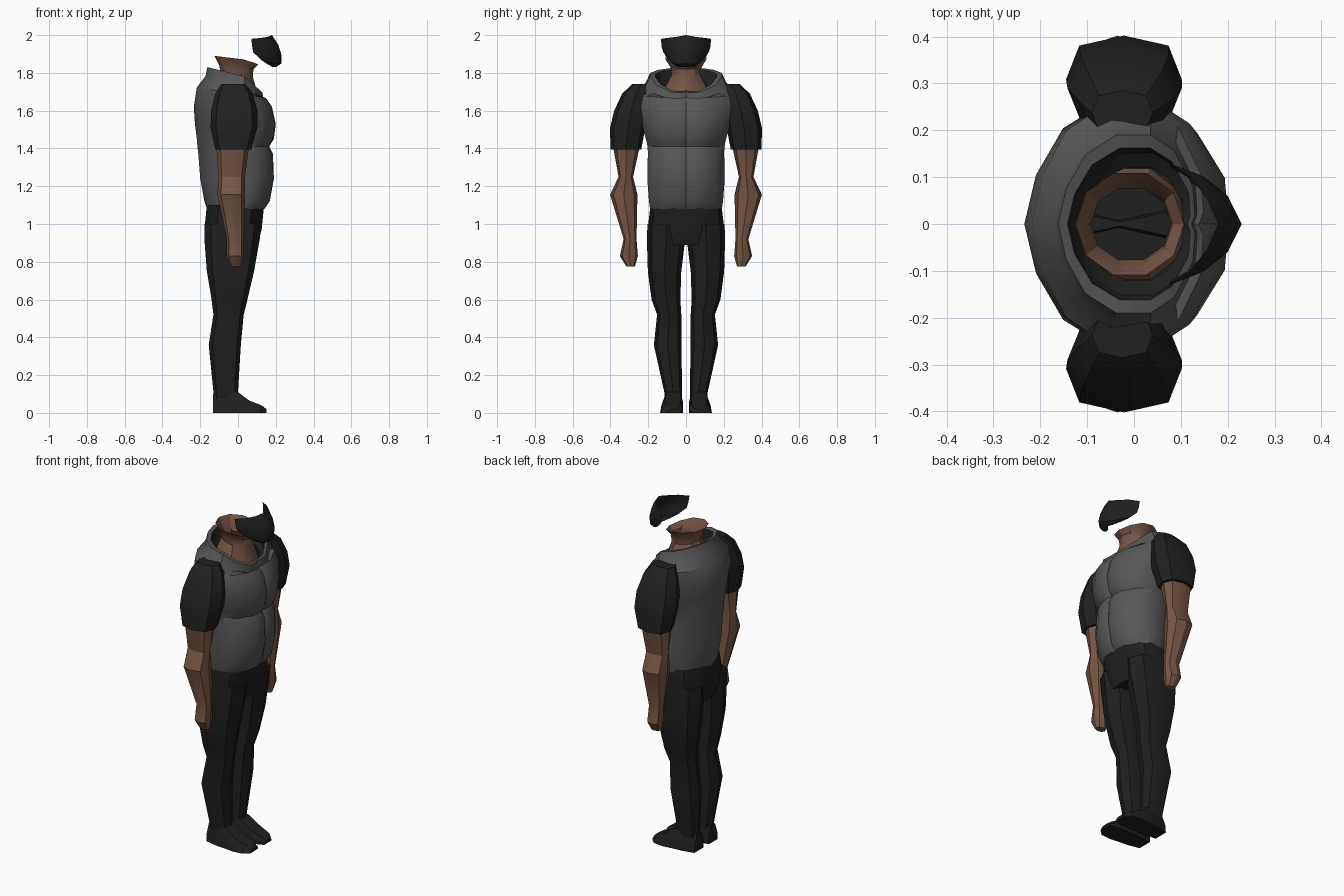
import bpy, bmesh, math


def material(name, r, g, b):
    m = bpy.data.materials.new(name)
    m.diffuse_color = (r, g, b, 1)
    return m


CLOTH = material("black cloth", .014, .014, .014)
SHIRT = material("black shirt", .015, .015, .016)
VEST = material("grey vest", .095, .095, .095)
SKIN = material("brown skin", .18, .092, .06)


def skin(name, rings, mat, closed=True, cap0=False, cap1=False, mirror=False, angle=30):
    """Bridge rows of points with quads."""
    bm = bmesh.new()
    rows = [[bm.verts.new(p) for p in r] for r in rings]
    n = len(rows[0])
    for a, b in zip(rows, rows[1:]):
        for i in range(n if closed else n - 1):
            j = (i + 1) % n
            bm.faces.new((a[i], a[j], b[j], b[i]))
    if cap0:
        bm.faces.new(rows[0][::-1])
    if cap1:
        bm.faces.new(rows[-1])
    me = bpy.data.meshes.new(name)
    bm.to_mesh(me)
    bm.free()
    me.materials.append(mat)
    ob = bpy.data.objects.new(name, me)
    bpy.context.collection.objects.link(ob)
    bpy.ops.object.select_all(action='DESELECT')
    ob.select_set(True)
    bpy.context.view_layer.objects.active = ob
    bpy.ops.object.shade_smooth_by_angle(angle=math.radians(angle))
    if mirror:
        mod = ob.modifiers.new("mirror", 'MIRROR')
        mod.use_axis = (False, True, False)
        mod.use_mirror_merge = not closed
    return ob


def oval(n, power=.85):
    pts = []
    for i in range(n):
        a = 2 * math.pi * i / n
        pts.append(tuple(math.copysign(abs(f) ** power, f) if abs(f) > 1e-6 else 0
                         for f in (math.cos(a), math.sin(a))))
    return pts


def loft(profile, table):
    """Horizontal rings: z, x0, x1, y0, y1, then optional backward tilt and front drop."""
    rings = []
    for z, x0, x1, y0, y1, *extra in table:
        tilt, drop = (extra + [0, 0])[:2]
        ring = []
        for u, v in profile:
            x = (x0 + x1) / 2 + u * (x1 - x0) / 2
            y = (y0 + y1) / 2 + v * (y1 - y0) / 2
            ring.append((x, y, z - tilt * x - drop * max(0, x - .04)))
        rings.append(ring)
    return rings


def centred(table):
    return [(z, x0, x1, -w, w, *e) for z, x0, x1, w, *e in table]


# torso cross-section: flat chest with a centre groove, rounded back
half = [(1, .1), (.97, .42), (.7, .82), (.35, 1), (-.15, 1), (-.6, .78), (-.88, .4)]
torso = [(.95, 0)] + half + [(-1, 0)] + [(u, -v) for u, v in reversed(half)]

# vest with chest crease and raised collar
skin("vest", loft(torso, centred([
    (1.08, -.165, .14, .19), (1.12, -.178, .168, .196), (1.24, -.2, .19, .205),
    (1.37, -.21, .185, .202), (1.41, -.215, .165, .203), (1.45, -.218, .19, .212),
    (1.53, -.228, .2, .235), (1.62, -.234, .18, .262), (1.69, -.218, .148, .255, .15),
    (1.745, -.172, .135, .21, .22, .7), (1.79, -.162, .13, .19, .25, .7),
    (1.787, -.142, .12, .162, .25, .7)])), VEST)

# shirt neckline
skin("shirt_neckline", loft(torso, centred([
    (1.787, -.142, .12, .162, .25, .7), (1.745, -.13, .122, .152, .22, .5),
    (1.725, -.112, .105, .12, .22, .4)])), SHIRT)

# open neck
skin("neck", loft(oval(10, 1), centred([
    (1.71, -.118, .115, .125, .22, .4), (1.79, -.092, .078, .08, .15),
    (1.83, -.1, .082, .085, .12), (1.875, -.125, .107, .114, .12, .25)])), SKIN)

# floating face mask, centre line to side
skin("face_mask", [
    [(.18, 0, 2.0), (.155, .055, 1.99), (.12, .1, 1.985), (.07, .132, 1.98)],
    [(.213, 0, 1.95), (.188, .06, 1.94), (.14, .105, 1.94), (.075, .13, 1.94)],
    [(.23, 0, 1.895), (.2, .06, 1.89), (.15, .1, 1.9), (.08, .12, 1.91)],
    [(.23, 0, 1.85), (.2, .05, 1.845), (.15, .085, 1.862), (.115, .1, 1.875)],
    [(.2, 0, 1.83), (.185, .04, 1.83), (.15, .07, 1.85), (.12, .09, 1.87)],
][::-1], CLOTH, closed=False, mirror=True)

# sleeves
skin("sleeve", loft(oval(8, .75), [
    (1.395, -.12, .07, .237, .4), (1.51, -.145, .102, .215, .402),
    (1.6, -.142, .102, .2, .38), (1.69, -.12, .08, .19, .338),
    (1.74, -.09, .04, .19, .285)]), SHIRT, cap0=True, cap1=True, mirror=True)

# bare arms with fists
skin("arm", loft(oval(8), [
    (.775, -.04, .02, .27, .315), (.83, -.06, .03, .255, .35), (.92, -.06, .03, .262, .33),
    (1.155, -.108, .038, .257, .402), (1.25, -.105, .037, .28, .357),
    (1.42, -.115, .06, .243, .388)]), SKIN, cap0=True, mirror=True)

# trousers
skin("trouser_hips", loft(oval(12, .8), centred([
    (.89, -.16, .1, .185), (.97, -.178, .125, .203), (1.1, -.165, .138, .188)])),
    CLOTH, cap0=True)
skin("trouser_leg", loft(oval(8, .8), [
    (.05, -.125, 0, .025, .112), (.11, -.13, 0, .02, .115), (.36, -.155, .015, .025, .17),
    (.52, -.13, .03, .025, .153), (.6, -.14, .05, .03, .182), (.75, -.165, .085, .025, .202),
    (.92, -.178, .115, .004, .207), (1.0, -.176, .125, .004, .204)]), CLOTH, mirror=True)

# shoes: stations along x with top height and width
skin("shoe", [[(x, y0, 0), (x, y1, 0), (x, y1 - .005, top * .5),
               (x, y1 - .025, top), (x, y0 + .015, top), (x, y0, top * .5)]
              for x, top, y0, y1 in [
    (-.132, .1, .025, .11), (-.06, .12, .018, .125), (0, .11, .015, .13),
    (.06, .065, .015, .137), (.12, .042, .015, .13), (.152, .02, .03, .1)]],
    CLOTH, cap0=True, cap1=True, mirror=True)
